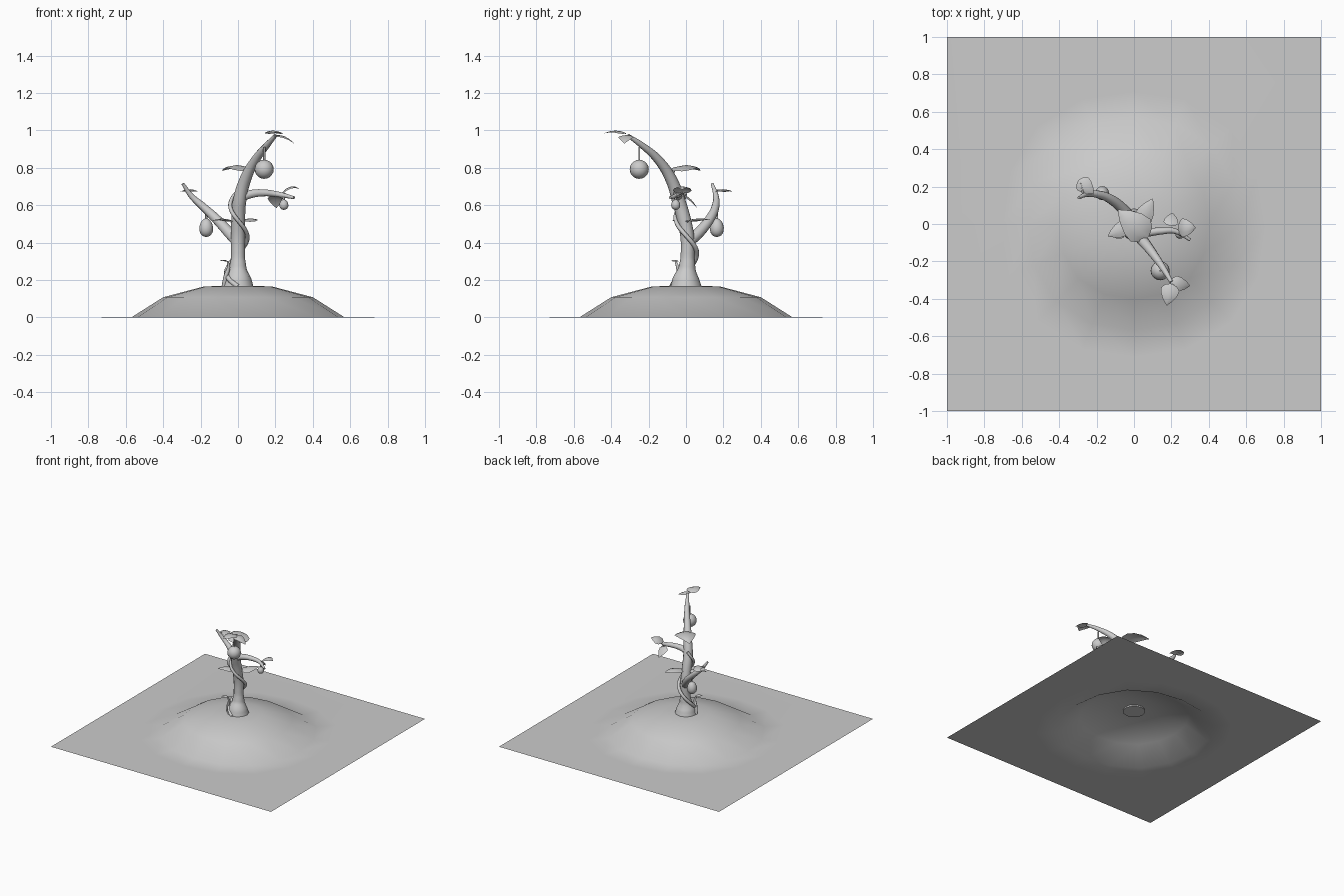
import bpy, bmesh, math
from mathutils import Vector

if "Cube" in bpy.data.objects:
    bpy.data.objects.remove(bpy.data.objects["Cube"])


def finish(bm, name):
    bmesh.ops.recalc_face_normals(bm, faces=bm.faces)
    me = bpy.data.meshes.new(name)
    bm.to_mesh(me)
    bm.free()
    ob = bpy.data.objects.new(name, me)
    bpy.context.collection.objects.link(ob)
    for p in me.polygons:
        p.use_smooth = True
    return ob


def tube(name, pts, sides=2):
    """Smooth tapered tube through (x, y, z, radius) points."""
    cu = bpy.data.curves.new(name, 'CURVE')
    cu.dimensions = '3D'
    cu.bevel_depth = 1.0
    cu.bevel_resolution = sides
    cu.resolution_u = 5
    cu.use_fill_caps = True
    sp = cu.splines.new('BEZIER')
    sp.bezier_points.add(len(pts) - 1)
    for bp, (x, y, z, r) in zip(sp.bezier_points, pts):
        bp.co = (x, y, z)
        bp.radius = r
        bp.handle_left_type = bp.handle_right_type = 'AUTO'
    ob = bpy.data.objects.new(name, cu)
    bpy.context.collection.objects.link(ob)
    bpy.ops.object.select_all(action='DESELECT')
    bpy.context.view_layer.objects.active = ob
    ob.select_set(True)
    bpy.ops.object.convert(target='MESH')
    bpy.ops.object.shade_smooth()


def leaf(name, base, tip, width, arch=0.015):
    """Heart-shaped leaf, wide near the base, arched and drooping at the sides."""
    bm = bmesh.new()
    a, b = Vector(base), Vector(tip)
    d = b - a
    side = Vector((-d.y, d.x, 0)).normalized()
    rows = []
    for t, w in ((0, .12), (.08, .65), (.25, 1), (.5, .88), (.75, .55), (.9, .25), (1, .03)):
        mid = a + d * t + Vector((0, 0, arch * 4 * t * (1 - t)))
        rows.append([bm.verts.new(mid + side * (s * w * width / 2)
                                  - Vector((0, 0, abs(s) ** 2 * w * width * .12)))
                     for s in (-1, -.5, 0, .5, 1)])
    for r0, r1 in zip(rows, rows[1:]):
        for i in range(4):
            bm.faces.new((r0[i], r0[i + 1], r1[i + 1], r1[i]))
    finish(bm, name)


def fruit(name, c, r, h, top):
    """Round fruit hanging on a thin stem."""
    bm = bmesh.new()
    bmesh.ops.create_uvsphere(bm, u_segments=16, v_segments=10, radius=1)
    for v in bm.verts:
        k = 1 - .12 * v.co.z * (h > r)
        v.co = Vector((v.co.x * r * k, v.co.y * r * k, v.co.z * h)) + Vector(c)
    finish(bm, name)
    x, y, z = c
    tube(name + "_stem", [(x, y, z + h * .9, .006), (x, y, top, .006)], 1)


# ground sheet with a low mound in the middle
bm = bmesh.new()
N = 16
rings = []
for r, z in ((.07, .168), (.18, .166), (.4, .108), (.566, .003), (.71, .001), (0, 0)):
    ring = []
    for i in range(N):
        t = 2 * math.pi * i / N
        c, s = math.cos(t), math.sin(t)
        k = r * (1 + .04 * math.sin(2 * t) ** 2) if r else 1 / max(abs(c), abs(s))
        ring.append(bm.verts.new((k * c, k * s, z)))
    rings.append(ring)
for r0, r1 in zip(rings, rings[1:]):
    for i in range(N):
        j = (i + 1) % N
        bm.faces.new((r0[i], r1[i], r1[j], r0[j]))
finish(bm, "ground_mound")

# trunk with flared base, leaning forward and right
tube("trunk", [(0, 0, .155, .085), (0, 0, .205, .072), (0, .005, .26, .046),
               (0, .008, .32, .037), (0, .008, .42, .037), (.001, -.01, .52, .037),
               (.008, -.038, .62, .036), (.04, -.08, .74, .031), (.095, -.15, .845, .024),
               (.155, -.235, .92, .017), (.2, -.31, .972, .010)], 4)

# branches
tube("left_branch", [(.0, .01, .40, .03), (-.05, .07, .455, .03), (-.12, .13, .53, .026),
                     (-.19, .158, .595, .021), (-.25, .16, .65, .015), (-.295, .14, .715, .008)], 3)
tube("right_branch", [(.01, -.045, .64, .026), (.07, -.045, .66, .023), (.14, -.038, .666, .019),
                      (.22, -.038, .657, .015), (.30, -.085, .640, .008)], 3)

# vine winding clockwise up the trunk
path = []
for i in range(23):
    t = i / 22
    z = .165 + .50 * t
    ang = -math.pi / 2 - 2 * math.pi * 1.42 * t
    rad = .05 + .034 * max(0, 1 - (z - .165) / .12)
    cy = .008 - .05 * max(0, (z - .45) / .2) ** 1.3
    cx = .012 * max(0, (z - .5) / .15)
    path.append((cx + rad * math.cos(ang), cy + rad * math.sin(ang), z, .014 - .004 * t))
tube("vine", path)
tube("root_shoot", [(-.075, -.02, .16, .014), (-.065, -.035, .22, .012),
                    (-.05, -.045, .27, .009), (-.055, -.055, .30, .005)])

# fruits
fruit("round_fruit", (.14, -.25, .792), .051, .051, .91)
fruit("egg_fruit", (-.17, .165, .48), .037, .05, .58)
fruit("small_fruit", (.245, -.055, .603), .024, .028, .65)

# leaves: base, tip, width, arch
for name, *args in (
    ("top_leaf_front", (.2, -.32, .985), (.175, -.435, .985), .10, .014),
    ("top_leaf_right", (.195, -.315, .972), (.30, -.33, .93), .085, .018),
    ("crown_leaf", (.075, -.07, .785), (-.085, .075, .785), .16, .03),
    ("middle_leaf_right", (.03, .0, .515), (.10, .135, .52), .10, .012),
    ("middle_leaf_left", (-.03, -.01, .515), (-.14, -.065, .515), .085, .014),
    ("base_leaf", (-.055, -.05, .30), (-.10, -.075, .30), .04, .008),
    ("right_leaf_upper", (.235, -.02, .665), (.33, -.02, .685), .10, .025),
    ("right_leaf_lower", (.195, -.01, .655), (.205, .06, .585), .08, .012),
    ("left_leaf", (-.295, .235, .675), (-.215, .16, .672), .09, .012),
):
    leaf(name, *args)

# short stalks joining the leaves to the wood
for i, (a, b) in enumerate((((.04, -.08, .74), (.06, -.06, .79)),
                            ((.27, -.055, .65), (.24, -.02, .667)),
                            ((-.27, .155, .68), (-.285, .22, .678)),
                            ((.02, .0, .49), (.035, .01, .517)),
                            ((-.02, -.01, .49), (-.04, -.015, .517)))):
    tube("leaf_stalk_%d" % i, [(*a, .006), (*b, .004)], 1)
